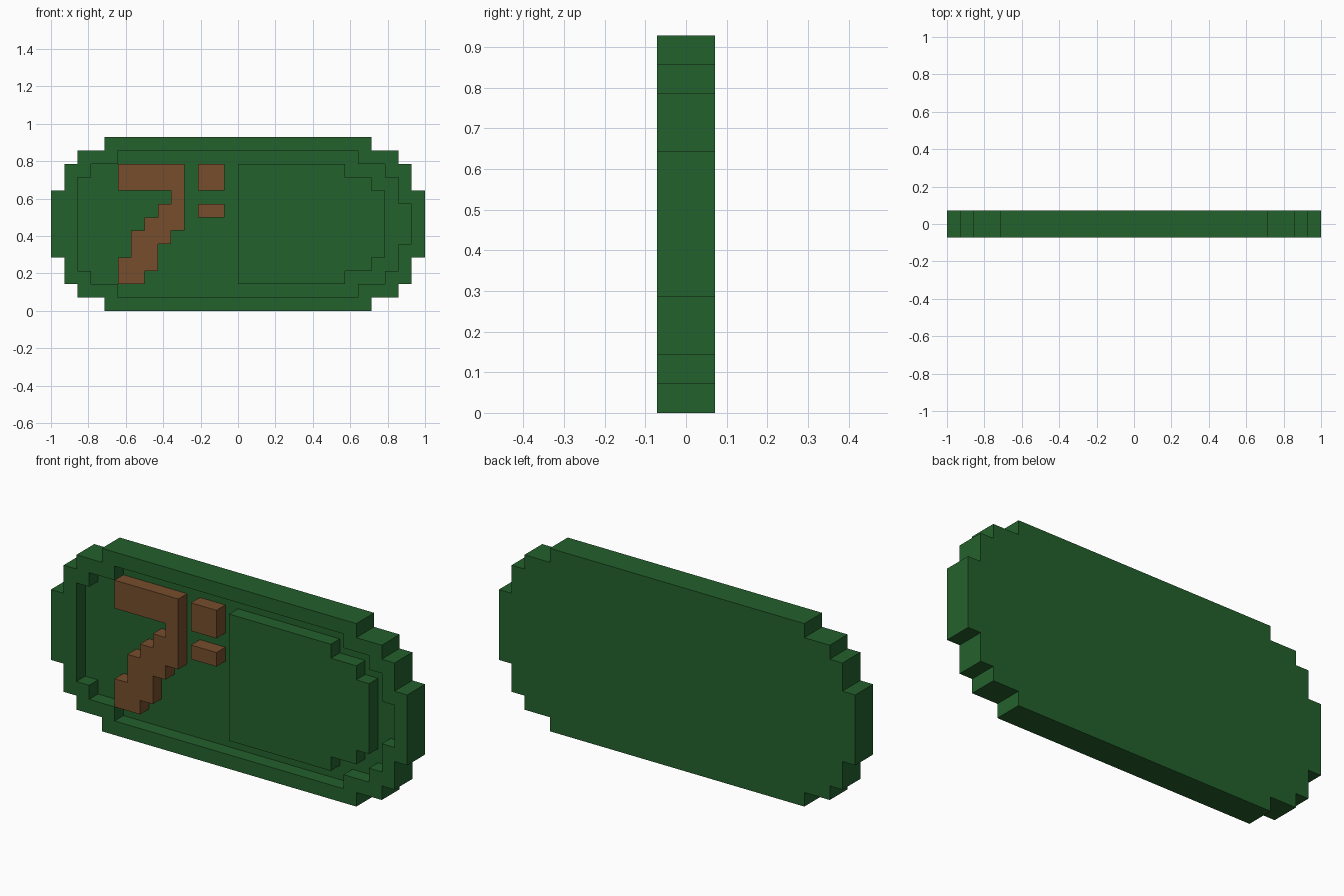
import bpy
import bmesh

cube = bpy.data.objects.get("Cube")
if cube:
    bpy.data.objects.remove(cube, do_unlink=True)

U = 1 / 14            # one pixel of the stepped design
FRONT, FLOOR, BACK = -1, 0, 1


def material(name, rgb):
    mat = bpy.data.materials.new(name)
    mat.use_nodes = True
    mat.diffuse_color = (*rgb, 1)
    bsdf = mat.node_tree.nodes["Principled BSDF"]
    bsdf.inputs["Base Color"].default_value = (*rgb, 1)
    bsdf.inputs["Roughness"].default_value = 0.8
    return mat


green = material("dark green", (0.0176, 0.119, 0.026))
brown = material("brown", (0.181, 0.076, 0.026))


def outline(rows, bottom):
    """Stepped outline from rows of (top, left, right), stacked upward."""
    right, left, z = [], [], bottom
    for top, x0, x1 in rows:
        right += [(x1, z), (x1, top)]
        left += [(x0, z), (x0, top)]
        z = top
    pts = right + left[::-1]
    # Keep only true corners
    n = len(pts)
    pts = [p for i, p in enumerate(pts) if p != pts[i - 1]]
    n = len(pts)
    return [p for i, p in enumerate(pts)
            if not any(pts[i - 1][k] == p[k] == pts[(i + 1) % n][k] for k in (0, 1))]


def loop(bm, pts, y):
    return [bm.verts.new((x * U, y * U, z * U)) for x, z in pts]


def walls(bm, a, b):
    for i in range(len(a)):
        bm.faces.new((a[i - 1], a[i], b[i], b[i - 1]))


def finish(bm, name, mat):
    bmesh.ops.recalc_face_normals(bm, faces=bm.faces[:])
    mesh = bpy.data.meshes.new(name)
    bm.to_mesh(mesh)
    bm.free()
    mesh.materials.append(mat)
    obj = bpy.data.objects.new(name, mesh)
    bpy.context.collection.objects.link(obj)
    return obj


def raised(name, rows, bottom, mat):
    """Solid block standing on the recessed floor, flush with the rim."""
    bm = bmesh.new()
    pts = outline(rows, bottom)
    front, back = loop(bm, pts, FRONT), loop(bm, pts, FLOOR)
    bm.faces.new(front)
    bm.faces.new(back)
    walls(bm, front, back)
    return finish(bm, name, mat)


# Capsule body with a stepped recess cut into its front
outer = outline([(1, -10, 10), (2, -12, 12), (4, -13, 13), (9, -14, 14),
                 (11, -13, 13), (12, -12, 12), (13, -10, 10)], 0)
inner = outline([(2, -9, 9), (3, -11, 11), (5, -12, 12), (8, -12, 13),
                 (10, -12, 12), (11, -11, 11), (12, -9, 9)], 1)
bm = bmesh.new()
rim_out, rim_in = loop(bm, outer, FRONT), loop(bm, inner, FRONT)
rim_edges = [bm.edges.new((ring[i - 1], ring[i]))
             for ring in (rim_out, rim_in) for i in range(len(ring))]
bmesh.ops.triangle_fill(bm, edges=rim_edges, use_beauty=True, normal=(0, -1, 0))
back, floor = loop(bm, outer, BACK), loop(bm, inner, FLOOR)
bm.faces.new(back)
bm.faces.new(floor)
walls(bm, rim_out, back)
walls(bm, rim_in, floor)
finish(bm, "capsule_body", green)

# Raised panel on the right-hand half of the recess
raised("raised_panel", [(3, 0, 8), (4, 0, 10), (9, 0, 11),
                        (10, 0, 10), (11, 0, 8)], 2, green)

# Stepped hook-shaped ornament
raised("stepped_hook", [(3, -9, -7), (4, -9, -6), (5, -8, -6), (6, -8, -5),
                        (7, -7, -4), (8, -6, -4), (9, -5, -4), (11, -9, -4)], 2, brown)

# Two small blocks beside the hook
raised("upper_block", [(11, -3, -1)], 9, brown)
raised("lower_block", [(8, -3, -1)], 7, brown)
